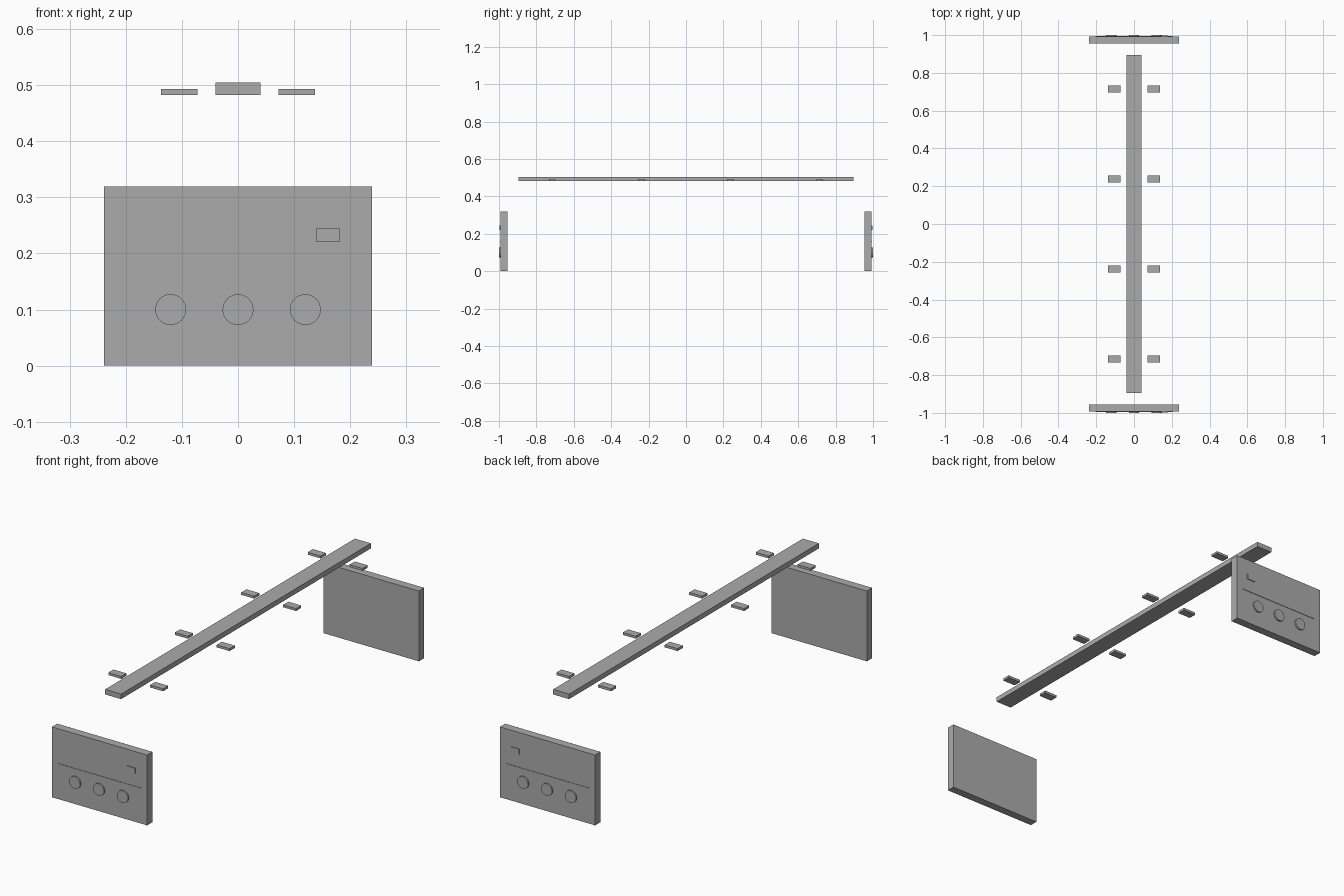
import bpy
import math

if "Cube" in bpy.data.objects:
    bpy.data.objects.remove(bpy.data.objects["Cube"])

grey = bpy.data.materials.new("neutral_grey")
grey.diffuse_color = (0.41, 0.41, 0.41, 1)
grey.use_nodes = True
grey.node_tree.nodes["Principled BSDF"].inputs["Base Color"].default_value = grey.diffuse_color


def box(name, x, y, z):
    """Box spanning the given (low, high) ranges."""
    centre = [(a + b) / 2 for a, b in (x, y, z)]
    bpy.ops.mesh.primitive_cube_add(size=1, location=centre)
    ob = bpy.context.object
    ob.name = name
    ob.scale = [abs(b - a) for a, b in (x, y, z)]
    bpy.ops.object.transform_apply(location=False, rotation=False, scale=True)
    ob.data.materials.append(grey)
    return ob


def knob(name, x, y0, y1, z, radius):
    """Short round disc facing along y."""
    bpy.ops.mesh.primitive_cylinder_add(
        vertices=32, radius=radius, depth=abs(y1 - y0),
        location=(x, (y0 + y1) / 2, z), rotation=(math.pi / 2, 0, 0))
    ob = bpy.context.object
    ob.name = name
    ob.data.materials.append(grey)
    bpy.ops.object.shade_smooth_by_angle(angle=math.radians(40))


# Long overhead beam
box("beam", (-0.04, 0.04), (-0.895, 0.895), (0.482, 0.505))

# Small clips in pairs beside the beam
for y in (-0.715, -0.238, 0.238, 0.715):
    for s in (-1, 1):
        box("clip", (s * 0.0725, s * 0.1375), (y - 0.0185, y + 0.0185),
            (0.482, 0.493))

# End panels with outward-facing details
FACE = 0.993
for side, s in (("front", -1), ("back", 1)):
    box(side + "_panel", (-0.239, 0.239), (s * 0.955, s * FACE), (0, 0.319))
    # Thin divider strip
    box(side + "_divider", (-0.205, 0.205), (s * 0.990, s * 0.995),
        (0.159, 0.162))
    # Small raised badge plate
    box(side + "_plate", (0.14, 0.181), (s * 0.990, s * 0.997),
        (0.22, 0.245))
    # Row of three round knobs
    for x in (-0.12, 0, 0.12):
        knob(side + "_knob", x, s * 0.990, s * 1.0, 0.1, 0.0275)
